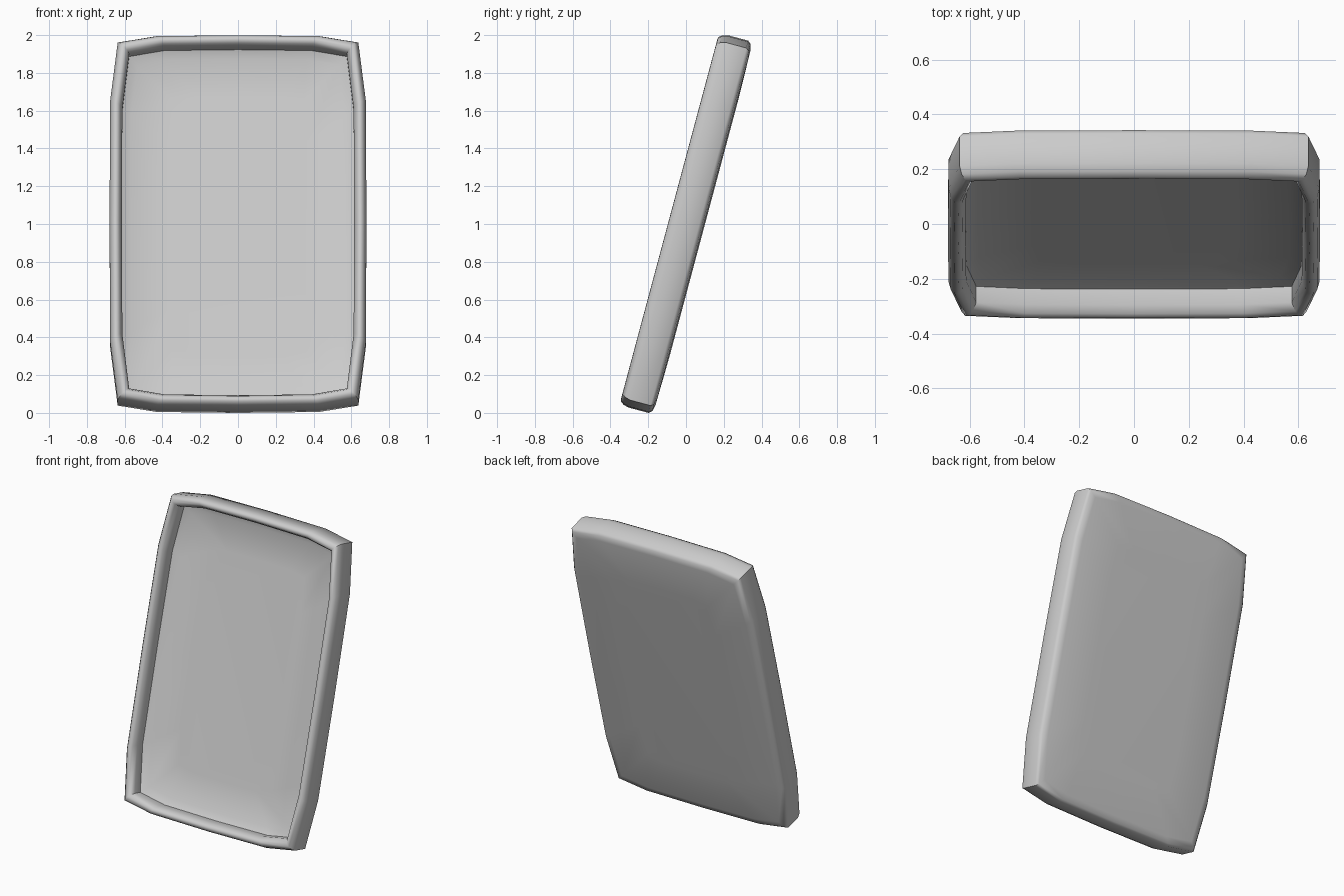
import bpy, bmesh, math
from mathutils import Matrix

if "Cube" in bpy.data.objects:
    bpy.data.objects.remove(bpy.data.objects["Cube"])

TILT = math.radians(15)
HX, HU = 0.68, 1.02          # half width, half height

# Quarter outline of the panel, mirrored to a closed loop
quarter = [(0.68, 0.0), (0.677, 0.66), (0.637, 0.98), (0.43, 1.015), (0.0, 1.02)]
outline = quarter[:]
outline += [(-x, u) for x, u in reversed(quarter[:-1])]
outline += [(x, -u) for x, u in reversed(outline[1:-1])]

# Cross-section: (offset from outer edge, depth), floor -> lip -> side -> back
section = [(-0.31, 0.040), (-0.11, 0.033), (-0.065, 0.010), (-0.065, -0.050),
           (-0.052, -0.080), (-0.038, -0.092), (-0.022, -0.090), (-0.008, -0.072),
           (0.0, -0.043), (0.0, 0.068), (-0.014, 0.085), (-0.05, 0.093),
           (-0.31, 0.098)]

bm = bmesh.new()
rings = []
for d, n in section:
    sx, su = (HX + d) / HX, (HU + d) / HU
    rings.append([bm.verts.new((x * sx, n, u * su)) for x, u in outline])

# Skin the rings, then close the floor and the back
count = len(outline)
for a, b in zip(rings, rings[1:]):
    for i in range(count):
        j = (i + 1) % count
        bm.faces.new((a[i], a[j], b[j], b[i]))
bm.faces.new(rings[0])
bm.faces.new(rings[-1])
bmesh.ops.recalc_face_normals(bm, faces=bm.faces[:])

# Lean the panel back and stand it on the ground
bmesh.ops.transform(bm, matrix=Matrix.Rotation(-TILT, 4, 'X'), verts=bm.verts[:])
low = min(v.co.z for v in bm.verts)
bmesh.ops.translate(bm, vec=(0, 0, -low), verts=bm.verts[:])

mesh = bpy.data.meshes.new("tilted_tray_panel")
bm.to_mesh(mesh)
bm.free()
panel = bpy.data.objects.new("tilted_tray_panel", mesh)
bpy.context.collection.objects.link(panel)
bpy.context.view_layer.objects.active = panel
panel.select_set(True)
bpy.ops.object.shade_smooth_by_angle(angle=math.radians(50))
